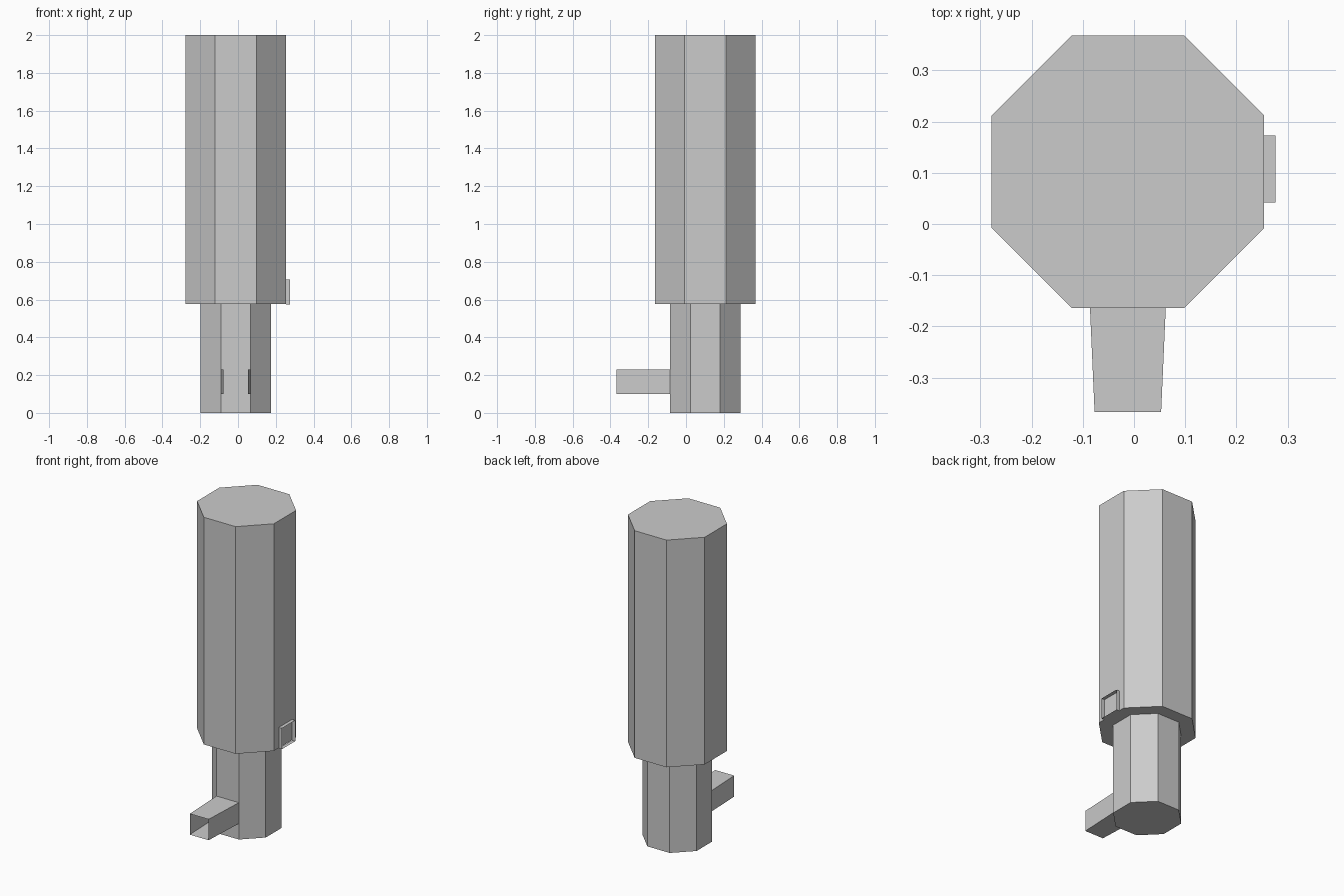
import bpy, math

if "Cube" in bpy.data.objects:
    bpy.data.objects.remove(bpy.data.objects["Cube"])

def loft(name, rings, cap_start=False, cap_end=False):
    """Bridge equal-length point rings with flat quads."""
    n = len(rings[0])
    verts = [p for r in rings for p in r]
    faces = [(k*n + i, k*n + (i+1) % n, (k+1)*n + (i+1) % n, (k+1)*n + i)
             for k in range(len(rings) - 1) for i in range(n)]
    if cap_start:
        faces.append(tuple(reversed(range(n))))
    if cap_end:
        faces.append(tuple(range((len(rings)-1)*n, len(rings)*n)))
    mesh = bpy.data.meshes.new(name)
    mesh.from_pydata(verts, [], faces)
    obj = bpy.data.objects.new(name, mesh)
    bpy.context.collection.objects.link(obj)
    return obj

CX, CY = -0.012, 0.102

def octagon(apothem, z):
    r = apothem / math.cos(math.pi / 8)
    return [(CX + r*math.cos(math.pi/8 + i*math.pi/4),
             CY + r*math.sin(math.pi/8 + i*math.pi/4), z) for i in range(8)]

# stepped octagonal body: narrow neck below, wide barrel above
loft("body", [octagon(0.187, 0), octagon(0.187, 0.576),
              octagon(0.266, 0.576), octagon(0.266, 2.0)], True, True)

# tapering square spout, open at the front
def spout_ring(y, half):
    return [(CX + sx*half, y, z) for sx, z in ((-1, 0.1), (1, 0.1), (1, 0.231), (-1, 0.231))]
loft("spout", [spout_ring(-0.367, 0.065), spout_ring(-0.085, 0.0775)])

# shallow square socket on the side, open outward
def socket_ring(x):
    return [(x, y, z) for y, z in ((0.042, 0.574), (0.042, 0.705), (0.173, 0.705), (0.173, 0.574))]
loft("side_socket", [socket_ring(0.276), socket_ring(0.254)])
